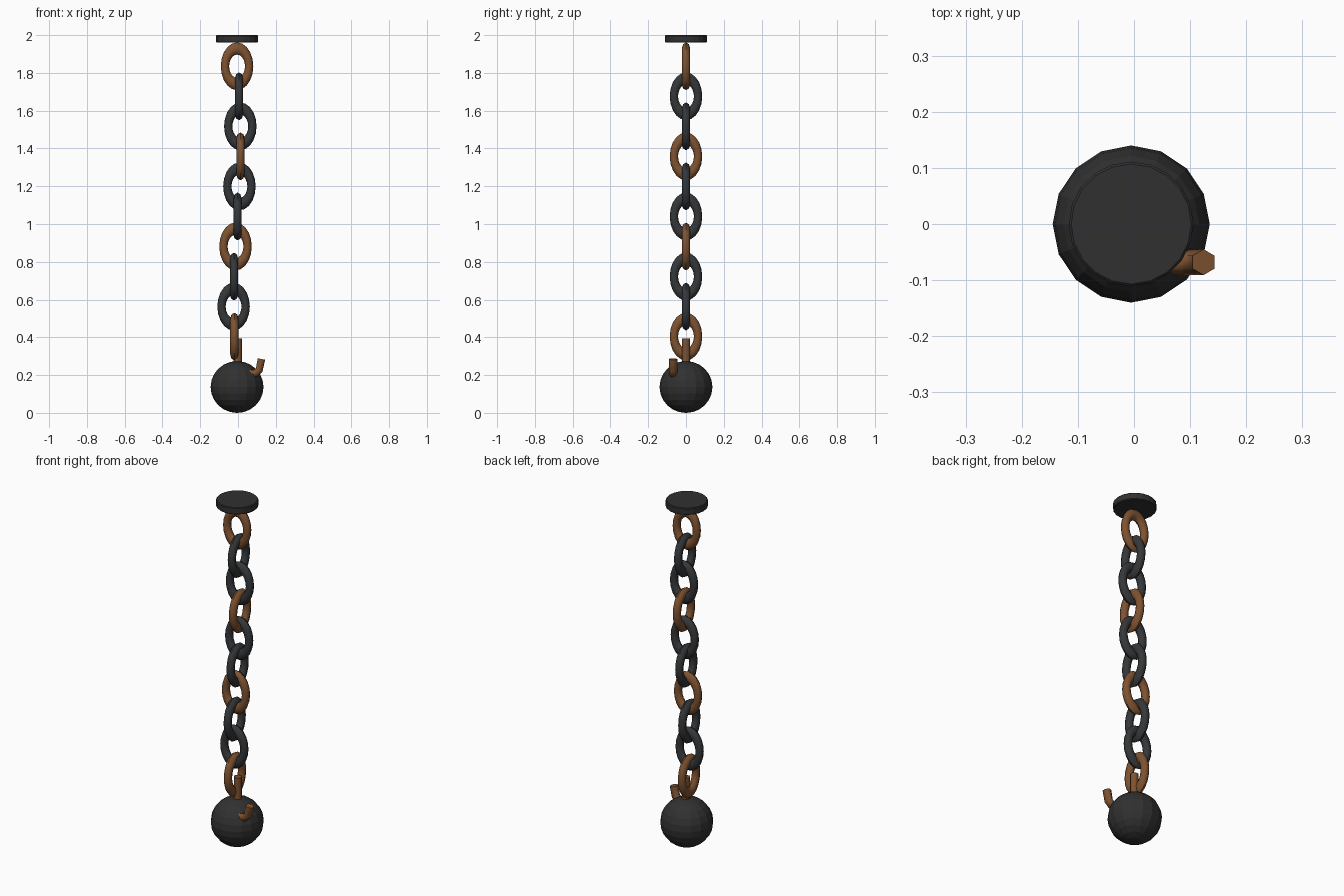
import bpy, math
from mathutils import Vector, Matrix

if "Cube" in bpy.data.objects:
    bpy.data.objects.remove(bpy.data.objects["Cube"])


def material(name, rgb):
    m = bpy.data.materials.new(name)
    m.use_nodes = True
    m.diffuse_color = (*rgb, 1)
    m.node_tree.nodes["Principled BSDF"].inputs["Base Color"].default_value = (*rgb, 1)
    return m


IRON = material("black iron", (0.03, 0.03, 0.03))
STEEL = material("dark steel", (0.036, 0.038, 0.041))
RUST = material("rust", (0.21, 0.085, 0.03))
AXIS_X = -0.005


def finish(name, mat):
    ob = bpy.context.object
    ob.name = name
    ob.data.materials.append(mat)
    return ob


def link(name, loc, turned, mat):
    """Oval chain link standing upright, facing front or side."""
    bpy.ops.mesh.primitive_torus_add(major_segments=20, minor_segments=8,
                                     major_radius=0.064, minor_radius=0.022)
    ob = finish(name, mat)
    ob.data.transform(Matrix.Rotation(math.pi / 2, 4, 'X'))
    ob.data.transform(Matrix.Diagonal((1, 1, 1.47, 1)))
    if turned:
        ob.data.transform(Matrix.Rotation(math.pi / 2, 4, 'Z'))
    ob.location = loc
    bpy.ops.object.shade_smooth_by_angle(angle=math.radians(50))


def rod(name, points, radius, mat):
    """Bent bar with capped ends."""
    curve = bpy.data.curves.new(name, 'CURVE')
    curve.dimensions = '3D'
    curve.bevel_depth = radius
    curve.bevel_resolution = 1
    curve.use_fill_caps = True
    spline = curve.splines.new('POLY')
    spline.points.add(len(points) - 1)
    for p, co in zip(spline.points, points):
        p.co = (*co, 1)
    curve.materials.append(mat)
    ob = bpy.data.objects.new(name, curve)
    bpy.context.collection.objects.link(ob)


# Ceiling plate
bpy.ops.mesh.primitive_cylinder_add(vertices=20, radius=0.111, depth=0.04,
                                    location=(AXIS_X, 0, 1.98))
plate = finish("ceiling_plate", IRON)
bevel = plate.modifiers.new("edge", 'BEVEL')
bevel.width = 0.004
bevel.segments = 1

# Swaying chain, every third link rusted
for i in range(10):
    x = AXIS_X + 0.0185 * math.sin(0.6 * i)
    link(f"chain_link_{i + 1}", (x, 0, 1.835 - 0.159 * i), i % 2 == 1,
         RUST if i % 3 == 0 else STEEL)

# Iron ball
bpy.ops.mesh.primitive_uv_sphere_add(segments=16, ring_count=12, radius=0.14,
                                     location=(AXIS_X, 0, 0.137))
ball = finish("iron_ball", IRON)
ball.scale.z = 0.98

# Stub on top of the ball and the broken hook on its side
rod("ball_stub", [(AXIS_X + 0.004, 0, 0.22), (AXIS_X + 0.004, 0, 0.395)], 0.023, RUST)
rod("broken_hook", [(0.06, -0.068, 0.208), (0.09, -0.068, 0.208),
                    (0.112, -0.068, 0.226), (0.124, -0.068, 0.285)], 0.023, RUST)
